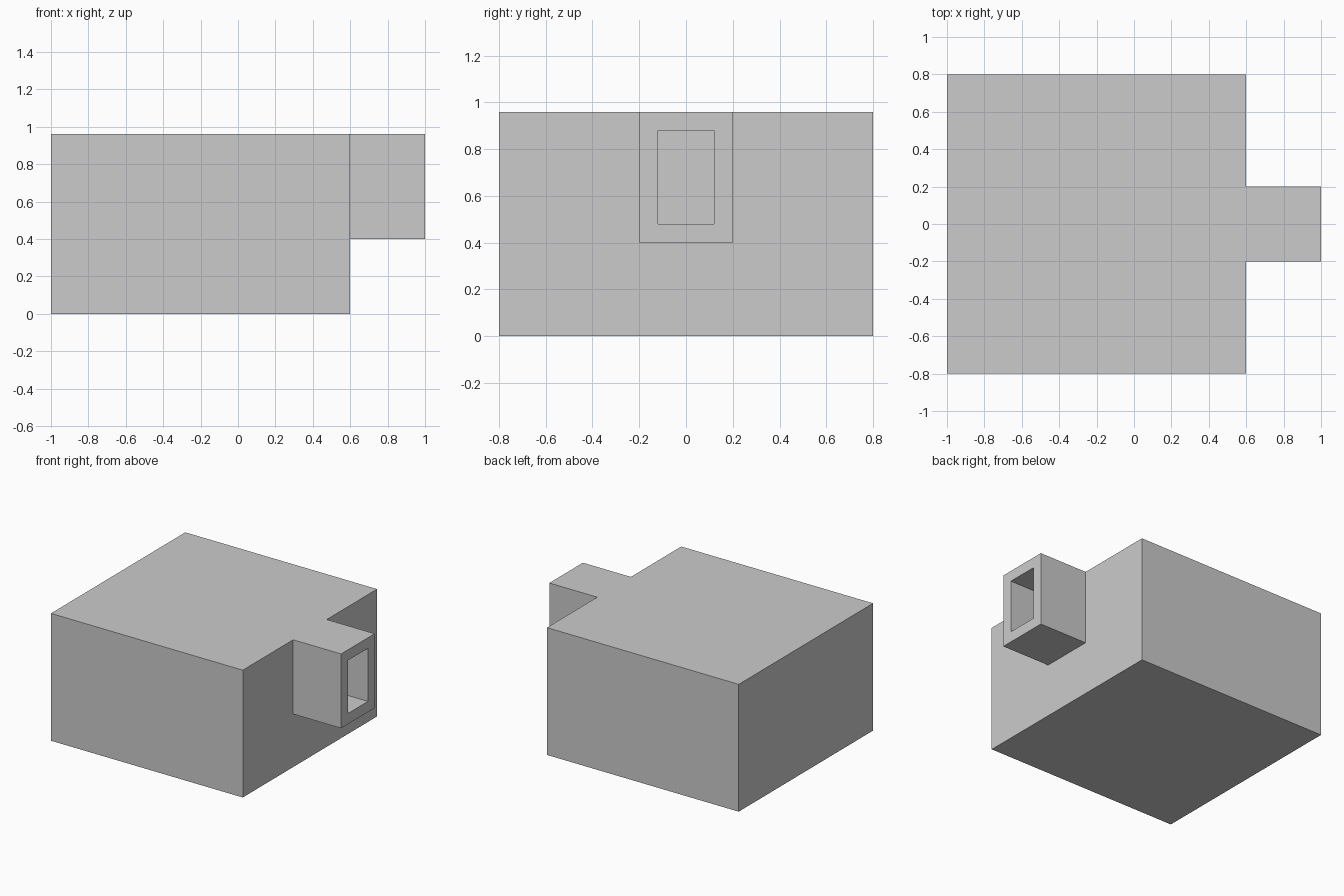
import bpy, bmesh

if "Cube" in bpy.data.objects:
    bpy.data.objects.remove(bpy.data.objects["Cube"])

THICK = 0.08            # wall of the duct
DUCT_LENGTH = 0.4


def extrude_face(bm, face, offset):
    """Extrude one face along x and return the new end face."""
    result = bmesh.ops.extrude_discrete_faces(bm, faces=[face])
    end = result["faces"][0]
    bmesh.ops.translate(bm, verts=end.verts, vec=(offset, 0, 0))
    return end


bm = bmesh.new()

# Main block
bmesh.ops.create_cube(bm, size=1)
bmesh.ops.scale(bm, vec=(1.6, 1.6, 0.96), verts=bm.verts)
bmesh.ops.translate(bm, vec=(-0.2, 0, 0.48), verts=bm.verts)

# Cut lines that mark out the duct on the right side
for co, normal in (((0, -0.2, 0), (0, 1, 0)),
                   ((0, 0.2, 0), (0, 1, 0)),
                   ((0, 0, 0.4), (0, 0, 1))):
    bmesh.ops.bisect_plane(bm, geom=bm.verts[:] + bm.edges[:] + bm.faces[:],
                           plane_co=co, plane_no=normal)

# Duct flush with the top, with an even rim and a recessed opening
patch = next(f for f in bm.faces if f.normal.x > 0.9
             and abs(f.calc_center_median().y) < 0.01
             and f.calc_center_median().z > 0.4)
mouth = extrude_face(bm, patch, DUCT_LENGTH)
bmesh.ops.inset_individual(bm, faces=[mouth], thickness=THICK, use_even_offset=True)
extrude_face(bm, mouth, -DUCT_LENGTH)

# Merge the flat faces back together
bmesh.ops.recalc_face_normals(bm, faces=bm.faces)
bmesh.ops.dissolve_limit(bm, angle_limit=0.01, verts=bm.verts, edges=bm.edges)

mesh = bpy.data.meshes.new("box_with_duct")
bm.to_mesh(mesh)
bm.free()
bpy.context.collection.objects.link(bpy.data.objects.new("box_with_duct", mesh))
